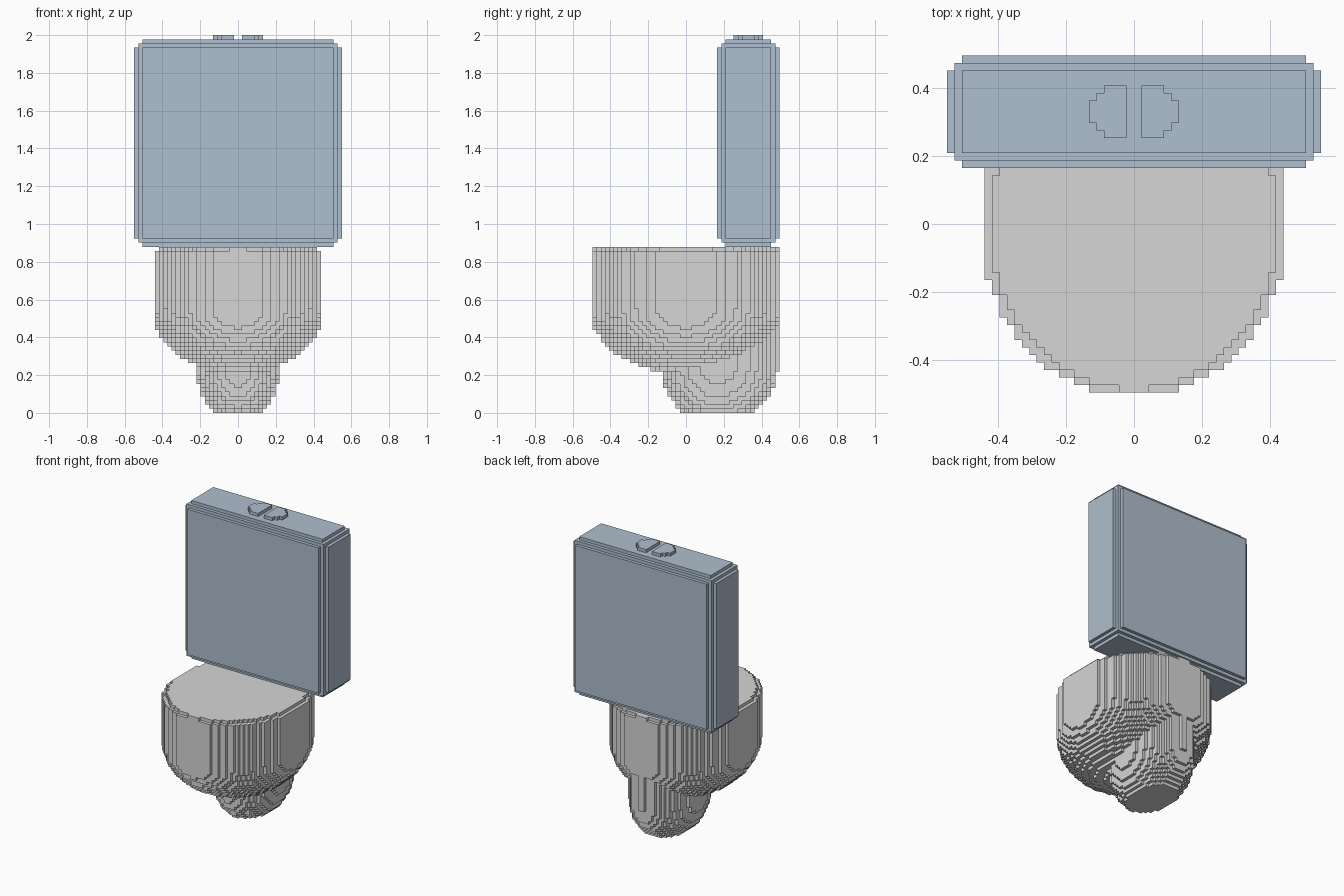
import bpy, bmesh

if "Cube" in bpy.data.objects:
    bpy.data.objects.remove(bpy.data.objects["Cube"])

H = 2 / 91                      # edge of one block; everything is stepped on this grid
NX, NY, NZ = 50, 45, 91         # blocks across, deep and high
DIRS = {                        # face corners for each outward direction
    (1, 0, 0): ((1, 0, 0), (1, 1, 0), (1, 1, 1), (1, 0, 1)),
    (-1, 0, 0): ((0, 0, 0), (0, 0, 1), (0, 1, 1), (0, 1, 0)),
    (0, 1, 0): ((0, 1, 0), (0, 1, 1), (1, 1, 1), (1, 1, 0)),
    (0, -1, 0): ((0, 0, 0), (1, 0, 0), (1, 0, 1), (0, 0, 1)),
    (0, 0, 1): ((0, 0, 1), (1, 0, 1), (1, 1, 1), (0, 1, 1)),
    (0, 0, -1): ((0, 0, 0), (0, 1, 0), (1, 1, 0), (1, 0, 0)),
}


def material(name, color):
    m = bpy.data.materials.new(name)
    m.diffuse_color = (*color, 1)
    m.use_nodes = True
    m.node_tree.nodes["Principled BSDF"].inputs["Base Color"].default_value = m.diffuse_color
    return m


def block_object(name, inside, z_range, mat):
    """Fill blocks where inside(i, j, k) holds and skin their exposed faces."""
    cells = {(i, j, k) for k in range(*z_range) for j in range(NY)
             for i in range(NX) if inside(i, j, k)}
    bm = bmesh.new()
    verts = {}

    def vert(p):
        if p not in verts:
            verts[p] = bm.verts.new(((p[0] - NX / 2) * H, (p[1] - NY / 2) * H, p[2] * H))
        return verts[p]

    for c in sorted(cells):
        for d, corners in DIRS.items():
            if tuple(a + b for a, b in zip(c, d)) not in cells:
                bm.faces.new([vert(tuple(a + b for a, b in zip(c, q))) for q in corners])
    mesh = bpy.data.meshes.new(name)
    bm.to_mesh(mesh)
    bm.free()
    mesh.materials.append(mat)
    ob = bpy.data.objects.new(name, mesh)
    bpy.context.collection.objects.link(ob)
    return ob


def centre(i, j, k):
    return (i + .5 - NX / 2) * H, (j + .5 - NY / 2) * H, (k + .5) * H


# Bowl: elliptical drum with a rounded underside and a stepped rim,
# joined to a pedestal that rises as a column at the back
def bowl(i, j, k):
    x, y, z = centre(i, j, k)
    rim = H if k == 39 else 0
    drop = max(0, .555 - z) / .35
    if (x / (.4504 - rim)) ** 2 + (y / (.507 - rim)) ** 2 + drop ** 2 <= 1:
        return True
    drop = max(0, .25 - z) / .312
    y -= .165
    depth = .295 if y < 0 else .32
    return k < 39 and (x / .22) ** 2 + (y / depth) ** 2 + drop ** 2 <= 1


# Tank: tall box whose edges are stepped back by two blocks
def tank(i, j, k):
    dx, dy, dz = min(i, 49 - i), min(j - 30, 44 - j), min(k - 40, 89 - k)
    return dy >= 0 and min(dx + dy, dx + dz, dy + dz) >= 2


# Flush buttons: two half discs with a gap between
def buttons(i, j, k):
    a, b = (i - 25 if i >= 25 else 24 - i), abs(j - 37)
    return 1 <= a <= 5 and b <= 3 and a + b <= 6


grey = material("light grey", (.67, .67, .67))
blue = material("blue grey", (.43, .52, .62))
block_object("bowl_and_pedestal", bowl, (0, 40), grey)
block_object("tank", tank, (40, 90), blue)
block_object("flush_buttons", buttons, (90, 91), blue)
